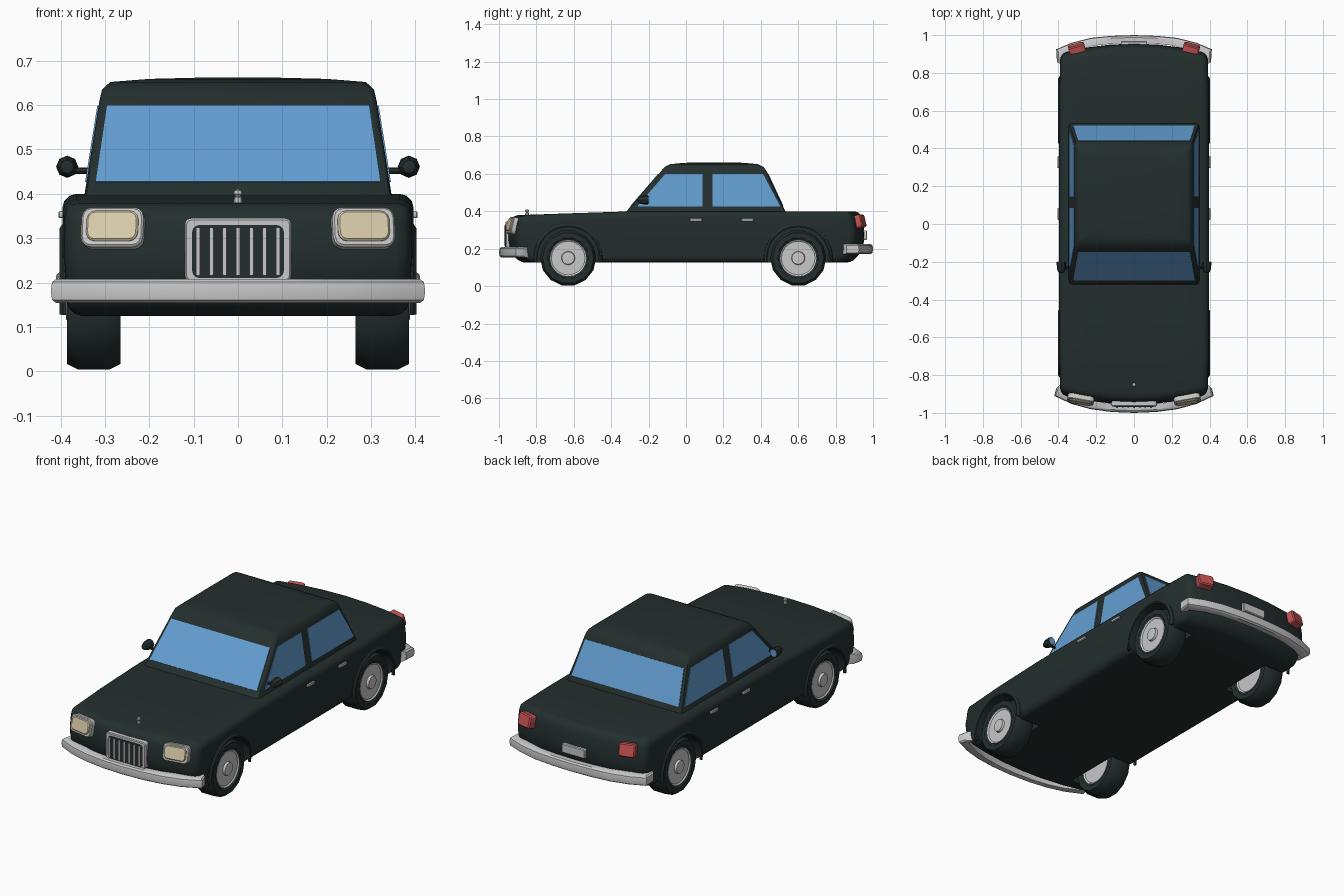
import bpy, bmesh, math
from mathutils import Vector

if "Cube" in bpy.data.objects:
    bpy.data.objects.remove(bpy.data.objects["Cube"])


def material(name, rgb):
    m = bpy.data.materials.new(name)
    m.diffuse_color = (*rgb, 1)
    m.use_nodes = True
    m.node_tree.nodes["Principled BSDF"].inputs["Base Color"].default_value = m.diffuse_color
    return m


DARK = material("dark green paint", (0.017, 0.028, 0.027))
GLASS = material("blue glass", (0.125, 0.34, 0.64))
CHROME = material("silver chrome", (0.58, 0.58, 0.59))
CREAM = material("cream lens", (0.70, 0.61, 0.40))
RED = material("red lens", (0.56, 0.085, 0.085))


def apply_mod(ob, kind, **settings):
    bpy.context.view_layer.objects.active = ob
    mod = ob.modifiers.new(kind.lower(), kind)
    for k, v in settings.items():
        setattr(mod, k, v)
    bpy.ops.object.modifier_apply(modifier=mod.name)


def smooth(ob, deg=35):
    bpy.ops.object.select_all(action='DESELECT')
    ob.select_set(True)
    bpy.context.view_layer.objects.active = ob
    bpy.ops.object.shade_smooth_by_angle(angle=math.radians(deg))


def finish(bm, name, mat, loc=(0, 0, 0), rot=(0, 0, 0)):
    bmesh.ops.remove_doubles(bm, verts=bm.verts, dist=1e-5)
    bmesh.ops.recalc_face_normals(bm, faces=bm.faces)
    me = bpy.data.meshes.new(name)
    bm.to_mesh(me)
    bm.free()
    me.materials.append(mat)
    ob = bpy.data.objects.new(name, me)
    bpy.context.collection.objects.link(ob)
    ob.location, ob.rotation_euler = loc, rot
    return ob


def loft(name, rings, mat, caps=True, loc=(0, 0, 0), rot=(0, 0, 0)):
    """Skin a list of closed rings with equal point counts."""
    bm = bmesh.new()
    rows = [[bm.verts.new(p) for p in r] for r in rings]
    n = len(rows[0])
    for a, b in zip(rows, rows[1:]):
        for i in range(n):
            bm.faces.new((a[i], a[(i + 1) % n], b[(i + 1) % n], b[i]))
    if caps:
        bm.faces.new(rows[0])
        bm.faces.new(rows[-1])
    return finish(bm, name, mat, loc, rot)


def lathe(name, prof, sides, mat, loc, rot=(0, 0, 0)):
    """Turn (radius, x) points about the x axis."""
    rings = [[(x, r * math.cos(2 * math.pi * i / sides), r * math.sin(2 * math.pi * i / sides))
              for i in range(sides)] for r, x in prof]
    ob = loft(name, rings, mat, False, loc, rot)
    smooth(ob)
    return ob


def slab(name, w, h, d, r, mat, loc, rot=(0, 0, 0), bevel=0.004):
    """Rounded rectangle in x-z, extruded along y."""
    out = []
    for k, (sx, sz) in enumerate(((1, 1), (-1, 1), (-1, -1), (1, -1))):
        for j in range(4):
            a = math.radians(90 * k + 30 * j)
            out.append((sx * (w / 2 - r) + r * math.cos(a), sz * (h / 2 - r) + r * math.sin(a)))
    ob = loft(name, [[(x, y, z) for x, z in out] for y in (-d / 2, d / 2)], mat, True, loc, rot)
    if bevel:
        apply_mod(ob, 'BEVEL', width=bevel, segments=1, limit_method='ANGLE', angle_limit=1.0)
    smooth(ob)
    return ob


# Lower body: gridded box, bowed nose and tail, rounded edges
bm = bmesh.new()
bmesh.ops.create_cube(bm, size=2)
bmesh.ops.subdivide_edges(bm, edges=bm.edges[:], cuts=5, use_grid_fill=True)
for v in bm.verts:
    u, f, w = v.co
    end = abs(f) ** 8
    y = f * 0.955 * (1 - end * w * w * (0.025 if w > 0 else 0.07))
    y -= math.copysign(0.05 * u * u * end, f)
    x = u * 0.396 * (1 - 0.015 * end) * (1 - 0.02 * max(-w, 0))
    top = 0.40 - 0.022 * max(0, (-f - 0.3) / 0.7)
    v.co = (x, y, 0.125 + (top - 0.125) * (w + 1) / 2)
body = finish(bm, "body", DARK)
apply_mod(body, 'BEVEL', width=0.032, segments=3, limit_method='ANGLE', angle_limit=math.radians(45))

WHEELS = [(s, y) for s in (1, -1) for y in (-0.63, 0.60)]
for s, y in WHEELS:  # wheel wells
    cutter = lathe("well_cutter", [(0, -0.1), (0.164, -0.1), (0.164, 0.1), (0, 0.1)], 28, DARK,
                   (s * 0.345, y, 0.152))
    apply_mod(body, 'BOOLEAN', operation='DIFFERENCE', object=cutter, solver='EXACT')
    bpy.data.objects.remove(cutter)
smooth(body)

# Wheels and arch lips
for s, y in WHEELS:
    at = (s * 0.325, y, 0.15)
    lathe("tire", [(0.096, -0.05), (0.11, -0.06), (0.137, -0.06), (0.15, -0.035), (0.15, 0.035),
                   (0.137, 0.06), (0.11, 0.06), (0.096, 0.05)], 14, DARK, at)
    lathe("rim", [(0, -0.05), (0.09, -0.05), (0.097, -0.055), (0.097, 0.055), (0.09, 0.05), (0, 0.05)],
          20, CHROME, at)
    lathe("hub_cap", [(0.037, s * 0.05), (0.034, s * 0.062), (0, s * 0.064)], 12, CHROME, at)
    rings = []
    for i in range(21):
        a = math.radians(-8 + 196 * i / 20)
        rings.append([(s * (0.388 + dx), y + r * math.cos(a), 0.152 + r * math.sin(a))
                      for r, dx in ((0.163, 0), (0.163, 0.012), (0.17, 0.014), (0.182, 0.006), (0.184, 0))])
    smooth(loft("arch_lip", rings, DARK))

# Cabin: tapered walls up to a crowned roof
LEVELS = [(0.347, -0.325, 0.535, 0.392), (0.312, -0.135, 0.432, 0.612), (0.306, -0.115, 0.415, 0.637),
          (0.288, -0.085, 0.385, 0.652), (0.20, -0.01, 0.31, 0.659), (0.08, 0.08, 0.22, 0.662)]
cabin = loft("cabin", [[(x, a, z), (x, b, z), (-x, b, z), (-x, a, z)] for x, a, b, z in LEVELS], DARK)
bm = bmesh.new()
bm.from_mesh(cabin.data)
corner = [e for e in bm.edges if abs(e.verts[0].co.z - e.verts[1].co.z) > 0.012]
bmesh.ops.bevel(bm, geom=corner, offset=0.014, segments=2, affect='EDGES', profile=0.5)
bm.to_mesh(cabin.data)
bm.free()
smooth(cabin, 40)


def wall(z):
    """Cabin half width, front y and back y at a height."""
    t = (z - 0.392) / 0.22
    return [p + (q - p) * t for p, q in zip(LEVELS[0][:3], LEVELS[1][:3])]


def pane(name, corners, out):
    """Thin glass plate just proud of a cabin wall."""
    shift = Vector(out).normalized()
    loft(name, [[Vector(c) + shift * d for c in corners] for d in (-0.003, 0.003)], GLASS)


LO, HI = 0.426, 0.598
(xl, fl, bl), (xh, fh, bh) = wall(LO), wall(HI)
pane("windscreen", [(-xl + .02, fl, LO), (xl - .02, fl, LO), (xh - .018, fh, HI), (-xh + .018, fh, HI)],
     (0, -0.22, 0.19))
pane("rear_window", [(-xl + .02, bl, LO), (xl - .02, bl, LO), (xh - .018, bh, HI), (-xh + .018, bh, HI)],
     (0, 0.22, 0.103))
for s in (1, -1):
    for name, y0, y1, y2, y3 in (("front_side_window", fl + .035, 0.088, 0.088, fh + .035),
                                 ("rear_side_window", 0.142, bl - .015, bh - .026, 0.142)):
        pane(name, [(s * xl, y0, LO), (s * xl, y1, LO), (s * xh, y2, HI), (s * xh, y3, HI)],
             (s * 0.22, 0, 0.035))


# Bumpers: section swept along a bowed path
def bumper(name, half, zc):
    path = [(-x, y) for x, y in half[:0:-1]] + half
    sect = [(0.012, -0.027), (0.003, -0.02), (0, 0), (0.003, 0.02), (0.012, 0.027), (0.04, 0.027), (0.04, -0.027)]
    rings = [[(x * (1 - d / 0.42), y * (1 - d / 0.97), zc + z) for d, z in sect] for x, y in path]
    smooth(loft(name, rings, CHROME))


bumper("front_bumper", [(0, -1.0), (0.12, -0.995), (0.23, -0.98), (0.33, -0.953), (0.422, -0.91), (0.412, -0.87)], 0.181)
bumper("rear_bumper", [(0, 1.0), (0.12, 0.996), (0.23, 0.985), (0.33, 0.96), (0.412, 0.925), (0.408, 0.86)], 0.198)

# Grille
slab("grille_frame", 0.24, 0.142, 0.04, 0.014, CHROME, (0, -0.945, 0.274))
slab("grille_opening", 0.208, 0.12, 0.006, 0.018, DARK, (0, -0.965, 0.27), bevel=0)
for i in range(7):
    slab("grille_bar", 0.009, 0.108, 0.008, 0.003, CHROME, (-0.09 + 0.03 * i, -0.969, 0.27), bevel=0)

for s in (1, -1):
    # Headlights
    rot = (math.radians(-14), 0, s * math.radians(10))
    slab("headlight_frame", 0.142, 0.092, 0.05, 0.024, CHROME, (s * 0.28, -0.918, 0.32), rot)
    slab("headlight_lens", 0.118, 0.070, 0.05, 0.02, CREAM, (s * 0.28, -0.925, 0.323), rot)
    # Tail lights
    slab("tail_light", 0.088, 0.07, 0.05, 0.014, RED, (s * 0.302, 0.926, 0.345),
         (math.radians(14), 0, -s * math.radians(15)), 0.006)
    # Mirrors
    lathe("mirror_arm", [(0, -0.03), (0.007, -0.03), (0.007, 0.03), (0, 0.03)], 8, DARK, (s * 0.36, -0.23, 0.452))
    lathe("mirror_shell", [(0, -0.034), (0.015, -0.03), (0.023, -0.012), (0.025, 0.024), (0, 0.024)], 8, DARK,
          (s * 0.385, -0.226, 0.461), (0, 0, math.pi / 2))
    lathe("mirror_glass", [(0, 0.022), (0.02, 0.022), (0.02, 0.027), (0, 0.027)], 8, GLASS,
          (s * 0.385, -0.226, 0.461), (0, 0, math.pi / 2))
    # Door handles
    for y in (0.053, 0.328):
        slab("door_handle", 0.064, 0.016, 0.018, 0.006, CHROME, (s * 0.396, y, 0.353), (0, 0, math.pi / 2), 0.003)

# Rear plate and bonnet ornament
slab("rear_plate", 0.14, 0.05, 0.03, 0.006, CHROME, (0, 0.953, 0.272))
lathe("bonnet_ornament", [(0, 0), (0.011, 0), (0.009, 0.018), (0.006, 0.02), (0.011, 0.026), (0.009, 0.034), (0, 0.037)],
      8, CHROME, (0, -0.85, 0.374), (0, -math.pi / 2, 0))
